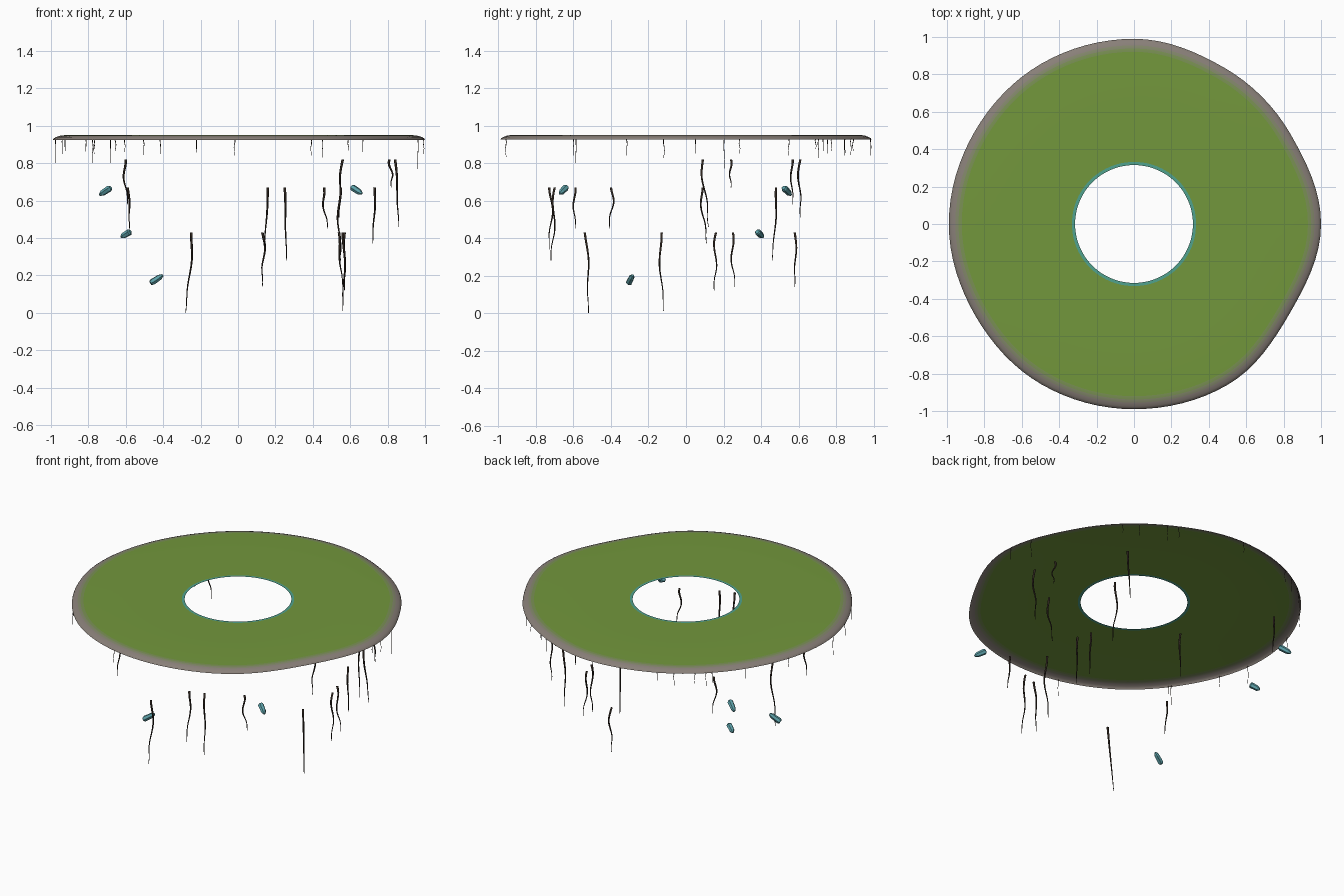
import bpy, bmesh, math, random
from mathutils import Vector

random.seed(4)
cube = bpy.data.objects.get("Cube")
if cube:
    bpy.data.objects.remove(cube, do_unlink=True)


def material(name, rgb):
    mat = bpy.data.materials.new(name)
    mat.use_nodes = True
    colour = (*rgb, 1)
    mat.diffuse_color = colour
    mat.node_tree.nodes["Principled BSDF"].inputs["Base Color"].default_value = colour
    return mat


def blend(a, b, t):
    return tuple(p + (q - p) * t for p, q in zip(a, b))


GRASS, STONE = (.17, .31, .045), (.25, .215, .19)
grass = material("grass green", GRASS)
mossy = material("mossy green", blend(GRASS, STONE, .3))
lichen = material("lichen grey", blend(GRASS, STONE, .7))
stone = material("stone grey", STONE)
glow = material("teal edge", (.08, .36, .27))
bark = material("dark brown", (.03, .02, .014))
crystal_blue = material("crystal blue", (.11, .36, .4))


def finish(name, bm, mats, smooth=True):
    mesh = bpy.data.meshes.new(name)
    bm.to_mesh(mesh)
    bm.free()
    obj = bpy.data.objects.new(name, mesh)
    bpy.context.collection.objects.link(obj)
    for mat in mats:
        mesh.materials.append(mat)
    for poly in mesh.polygons:
        poly.use_smooth = smooth
    return obj


def bridge(bm, lower, upper, index=0):
    n = len(lower)
    for i in range(n):
        j = (i + 1) % n
        face = bm.faces.new((lower[i], lower[j], upper[j], upper[i]))
        face.material_index = index


# Slightly uneven outline, one radius per twelfth of a turn
OUTLINE = [1, .965, .965, .99, .99, .985, .99, .98, .99, .99, .995, .96]


def outline(angle):
    s = (angle / math.tau * len(OUTLINE)) % len(OUTLINE)
    i = int(s)
    t = (1 - math.cos(math.pi * (s - i))) / 2
    return OUTLINE[i] * (1 - t) + OUTLINE[(i + 1) % len(OUTLINE)] * t


# Disc: a thin sheet with a teal-edged hole and a rolled-down stone rim
TOP, LIP = .95, .925
SEGMENTS = 96
bm = bmesh.new()
rings = []
# (radius, height, follows outline)
profile = [(.315, TOP, 0), (.332, TOP, 0), (.6, TOP, .5), (.93, TOP, 1),
           (.948, TOP - .001, 1), (.965, TOP - .004, 1),
           (.985, TOP - .011, 1), (.996, TOP - .018, 1), (1, LIP, 1)]
for radius, height, follow in profile:
    ring = []
    for k in range(SEGMENTS):
        a = math.tau * k / SEGMENTS
        r = radius * (1 + follow * (outline(a) - 1))
        ring.append(bm.verts.new((r * math.cos(a), r * math.sin(a), height)))
    rings.append(ring)
bands = [4, 0, 0, 1, 2, 3, 3, 3]
for inner, outer, band in zip(rings, rings[1:], bands):
    bridge(bm, outer, inner, band)
bmesh.ops.recalc_face_normals(bm, faces=bm.faces)
if sum(f.normal.z for f in bm.faces) < 0:
    bmesh.ops.reverse_faces(bm, faces=bm.faces)
finish("island_disc", bm, [grass, mossy, lichen, stone, glow])


def strand(name, start, end, radius, sway, steps, sides):
    """Tapered tube that hangs from start to end with a gentle wave."""
    start, end = Vector(start), Vector(end)
    phase, heading = random.uniform(0, math.tau), random.uniform(0, math.tau)
    bm = bmesh.new()
    previous = None
    for k in range(steps + 1):
        t = k / steps
        wave = sway * (math.sin(phase + 8 * t) - math.sin(phase)) * min(1, 3 * (1 - t))
        centre = start.lerp(end, t)
        centre += Vector((math.cos(heading), math.sin(heading), 0)) * wave
        r = radius * (1 - .75 * t)
        ring = [bm.verts.new(centre + Vector((r * math.cos(math.tau * s / sides),
                                              r * math.sin(math.tau * s / sides), 0)))
                for s in range(sides)]
        if previous:
            bridge(bm, ring, previous)
        else:
            bm.faces.new(ring)
        previous = ring
    bm.faces.new(previous[::-1])
    finish(name, bm, [bark])


# Hanging roots: x, y, top, bottom, then tip drift in x and y
roots = [(-.6, .57, .82, .58, .01, 0), (.56, .61, .82, .51, -.02, 0),
         (.81, .24, .82, .67, .01, 0), (.84, .09, .82, .46, .02, .03),
         (.16, -.73, .67, .34, -.02, 0), (.25, -.7, .67, .28, .01, -.02),
         (.46, -.59, .67, .45, .02, 0), (.55, .48, .67, .28, 0, -.02),
         (.73, .09, .67, .37, -.01, .02), (-.59, -.4, .67, .45, .01, -.01),
         (-.25, -.54, .43, 0, -.03, .02), (.56, -.13, .43, .01, 0, .01),
         (.13, .58, .43, .14, 0, 0), (.54, .25, .43, .14, .02, .01),
         (.57, .16, .43, .12, 0, -.01)]
for n, (x, y, top, bottom, dx, dy) in enumerate(roots, 1):
    strand(f"hanging_root_{n}", (x, y, top), (x + dx, y + dy, bottom),
           .007, .01, 14, 6)

# Fine rim tendrils: angle in degrees, lower end
tendrils = [(3, .85), (12, .77), (46, .86), (52, .85), (62, .83), (66, .84),
            (91, .84), (115, .85), (121, .84), (128, .86), (132, .84),
            (134, .8), (146, .84), (163, .85), (187, .8), (199, .84),
            (217, .8), (218, .84), (257, .82)]
for n, (degrees, bottom) in enumerate(tendrils, 1):
    a = math.radians(degrees)
    r = outline(a) * .995
    x, y = r * math.cos(a), r * math.sin(a)
    strand(f"rim_tendril_{n}", (x, y, LIP + .005), (x, y, bottom),
           .0025, .003, 6, 4)


# Floating crystals: faceted shards along a tilted axis
def crystal(name, centre, axis, length):
    bm = bmesh.new()
    turn = Vector(axis).to_track_quat('Z', 'Y')
    previous = None
    for t, r in ((-.5, .012), (-.38, .018), (.25, .016), (.5, .007)):
        ring = [bm.verts.new(Vector(centre) + turn @ Vector(
            (r * math.cos(math.tau * s / 6), r * math.sin(math.tau * s / 6), t * length)))
            for s in range(6)]
        if previous:
            bridge(bm, previous, ring)
        else:
            bm.faces.new(ring[::-1])
        previous = ring
    bm.faces.new(previous)
    finish(name, bm, [crystal_blue], smooth=False)


crystals = [((.635, -.655, .655), (6, -4, -4), .075),
            ((-.71, .54, .65), (-6, 4, -4), .08),
            ((-.6, .395, .42), (-5, 3, -3), .065),
            ((-.435, -.295, .18), (6, 2, 4), .08)]
for n, (centre, axis, length) in enumerate(crystals, 1):
    crystal(f"crystal_{n}", centre, axis, length)
